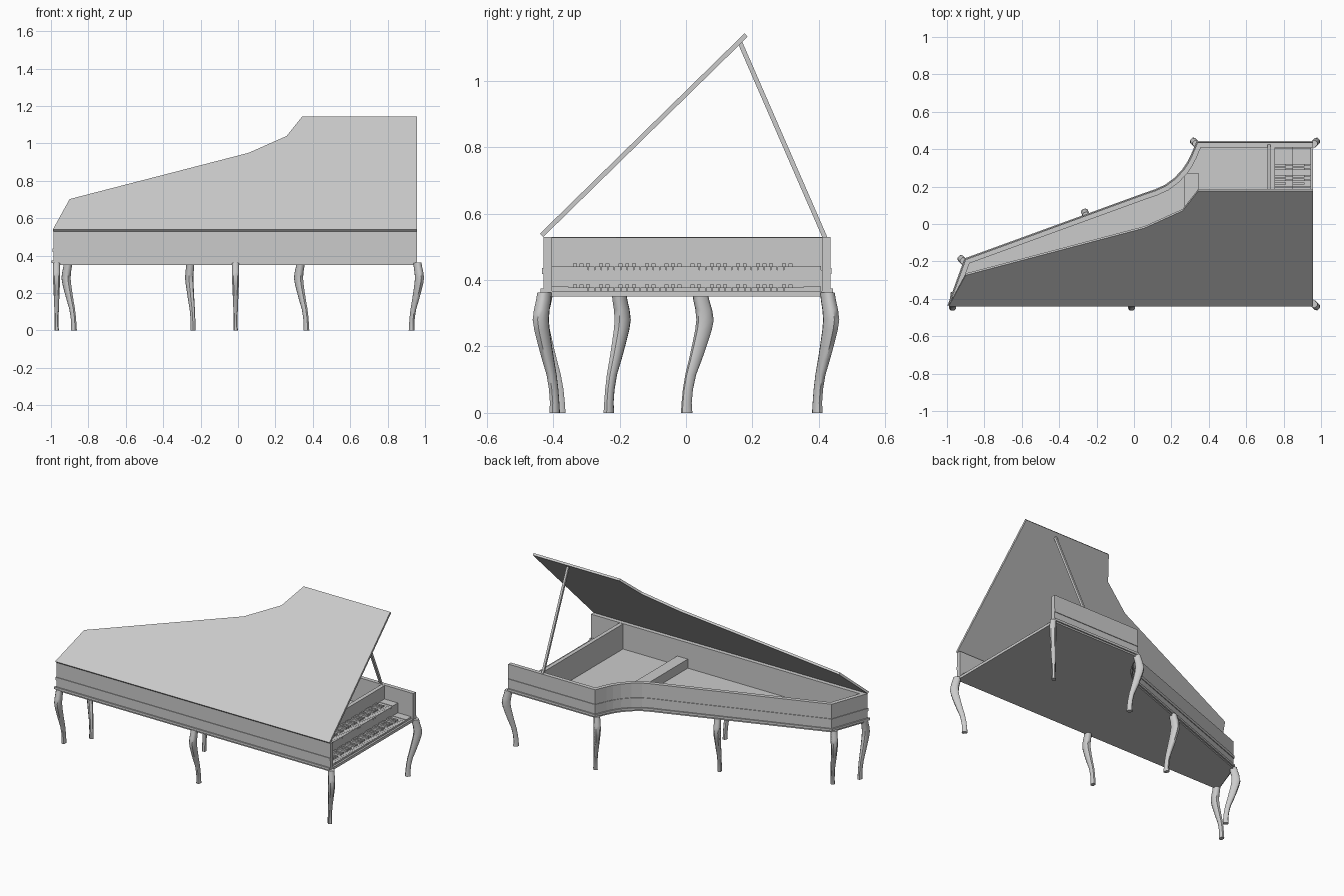
import bpy, bmesh, math
from mathutils import Vector, Matrix

if "Cube" in bpy.data.objects:
    bpy.data.objects.remove(bpy.data.objects["Cube"])

BENT = [(-0.90, -0.19), (0.056, 0.158), (0.115, 0.178), (0.17, 0.203), (0.22, 0.24),
        (0.262, 0.284), (0.29, 0.325), (0.31, 0.364), (0.34, 0.435)]
PATH = [(0.957, -0.43), (-0.987, -0.43)] + BENT + [(0.957, 0.435)]


def finish(name, bm):
    bmesh.ops.recalc_face_normals(bm, faces=bm.faces)
    me = bpy.data.meshes.new(name)
    bm.to_mesh(me)
    bm.free()
    ob = bpy.data.objects.new(name, me)
    bpy.context.collection.objects.link(ob)
    return ob


def add_box(bm, x0, x1, y0, y1, z0, z1):
    m = Matrix.Translation(((x0 + x1) / 2, (y0 + y1) / 2, (z0 + z1) / 2))
    bmesh.ops.create_cube(bm, size=1, matrix=m @ Matrix.Diagonal((x1 - x0, y1 - y0, z1 - z0, 1)))


def box(name, *dims):
    bm = bmesh.new()
    add_box(bm, *dims)
    return finish(name, bm)


def offset(path, dist):
    # mitred offset of an open path, positive = outwards
    pts = [Vector(p) for p in path]
    dirs = [(b - a).normalized() for a, b in zip(pts, pts[1:])]
    norms = [Vector((-d.y, d.x)) for d in dirs]
    out = []
    for i, p in enumerate(pts):
        a, b = norms[max(i - 1, 0)], norms[min(i, len(norms) - 1)]
        m = (a + b).normalized()
        out.append(p + m * dist / max(m.dot(a), 0.3))
    return out


def slab(name, pts, z0, z1):
    bm = bmesh.new()
    lo = [bm.verts.new((p[0], p[1], z0)) for p in pts]
    hi = [bm.verts.new((p[0], p[1], z1)) for p in pts]
    bm.faces.new(lo)
    bm.faces.new(hi)
    for i in range(len(pts)):
        j = (i + 1) % len(pts)
        bm.faces.new((lo[i], lo[j], hi[j], hi[i]))
    return finish(name, bm)


def band(name, d_in, d_out, z0, z1):
    # strip with a rectangular section following the case outline
    outer, inner = offset(PATH, d_out), offset(PATH, d_in)
    bm = bmesh.new()
    rings = [[bm.verts.new((p.x, p.y, z)) for p, z in ((o, z0), (o, z1), (i, z1), (i, z0))]
             for o, i in zip(outer, inner)]
    for a, b in zip(rings, rings[1:]):
        for k in range(4):
            bm.faces.new((a[k], a[(k + 1) % 4], b[(k + 1) % 4], b[k]))
    bm.faces.new(rings[0])
    bm.faces.new(rings[-1])
    return finish(name, bm)


# Case: bottom, walls and mouldings
slab("bottom_board", PATH, 0.35, 0.367)
band("case_wall", -0.026, 0.0, 0.36, 0.53)
band("bottom_moulding", -0.005, 0.008, 0.36, 0.375)
band("middle_moulding", -0.005, 0.004, 0.418, 0.437)

# Inside: name board and cross bar
box("name_board", 0.73, 0.755, -0.405, 0.41, 0.365, 0.528)
box("cross_bar", 0.27, 0.345, -0.405, 0.272, 0.365, 0.425)

# Two stepped keyboards
box("upper_key_bed", 0.755, 0.85, -0.405, 0.41, 0.365, 0.43)
KEYS, HALF = 36, 0.354
W = 2 * HALF / KEYS
for label, x0, x1, xs, z in (("upper", 0.755, 0.85, 0.812, 0.43), ("lower", 0.85, 0.945, 0.912, 0.367)):
    naturals, sharps, blocks = bmesh.new(), bmesh.new(), bmesh.new()
    for i in range(KEYS):
        y = -HALF + i * W
        add_box(naturals, x0, x1, y + 0.0006, y + W - 0.0006, z, z + 0.011)
        if i % 7 in (0, 1, 2, 4, 5) and i < KEYS - 1:
            add_box(sharps, x0, xs, y + W - 0.006, y + W + 0.006, z + 0.009, z + 0.02)
    for s in (-1, 1):
        add_box(blocks, x0, x1, *sorted((s * HALF, s * 0.406)), z, z + 0.013)
    finish(label + "_natural_keys", naturals)
    finish(label + "_sharp_keys", sharps)
    finish(label + "_key_blocks", blocks)

# Raised lid, hinged along the long straight side
lid = slab("lid", [(0.957, -0.43 + 0.43), (-0.99, 0.0), (-0.90, 0.232), (0.056, 0.585),
                   (0.26, 0.714), (0.343, 0.862), (0.957, 0.862)][0:7], 0.0, 0.014)
lid.matrix_world = Matrix.Translation((0, -0.43, 0.53)) @ Matrix.Rotation(math.radians(44.4), 4, 'X')

# Lid prop
a, b = Vector((0.722, 0.42, 0.525)), Vector((0.722, 0.163, 1.115))
prop = box("lid_prop", -0.007, 0.007, -0.007, 0.007, 0, (b - a).length)
prop.matrix_world = Matrix.Translation(a) @ Matrix.Rotation(math.atan2(0.257, 0.59), 4, 'X')

# Cabriole legs: (height, outward shift, half depth, half width)
LEG = [(0, 0.001, 0.016, 0.012), (0.03, 0.001, 0.014, 0.011), (0.07, 0.005, 0.014, 0.011),
       (0.115, 0.014, 0.015, 0.012), (0.16, 0.029, 0.018, 0.014), (0.21, 0.044, 0.021, 0.016),
       (0.25, 0.055, 0.023, 0.018), (0.28, 0.060, 0.024, 0.019), (0.31, 0.056, 0.023, 0.019),
       (0.34, 0.048, 0.022, 0.018), (0.362, 0.044, 0.021, 0.018)]
SECTION = [(1, 0.55), (0.55, 1), (-0.55, 1), (-1, 0.55), (-1, -0.55), (-0.55, -1), (0.55, -1), (1, -0.55)]


def leg(name, x, y, angle):
    bm = bmesh.new()
    rings = [[bm.verts.new((s + u * hd, v * hw, z)) for u, v in SECTION] for z, s, hd, hw in LEG]
    for p, q in zip(rings, rings[1:]):
        for k in range(8):
            bm.faces.new((p[k], p[(k + 1) % 8], q[(k + 1) % 8], q[k]))
    bm.faces.new(rings[0])
    bm.faces.new(rings[-1])
    ob = finish(name, bm)
    ob.location = (x, y, 0)
    ob.rotation_euler.z = math.radians(angle)
    bpy.ops.object.select_all(action='DESELECT')
    ob.select_set(True)
    bpy.context.view_layer.objects.active = ob
    bpy.ops.object.shade_smooth_by_angle(angle=math.radians(50))


for name, x, y, ang in (("keyboard_leg_front", 0.928, -0.395, -45), ("keyboard_leg_back", 0.928, 0.395, 45),
                        ("cheek_leg", 0.366, 0.395, 135), ("bentside_leg", -0.24, 0.001, 110),
                        ("tail_leg_back", -0.877, -0.233, 135), ("tail_leg_front", -0.97, -0.378, -90),
                        ("spine_leg", -0.013, -0.378, -90)):
    leg(name, x, y, ang)
